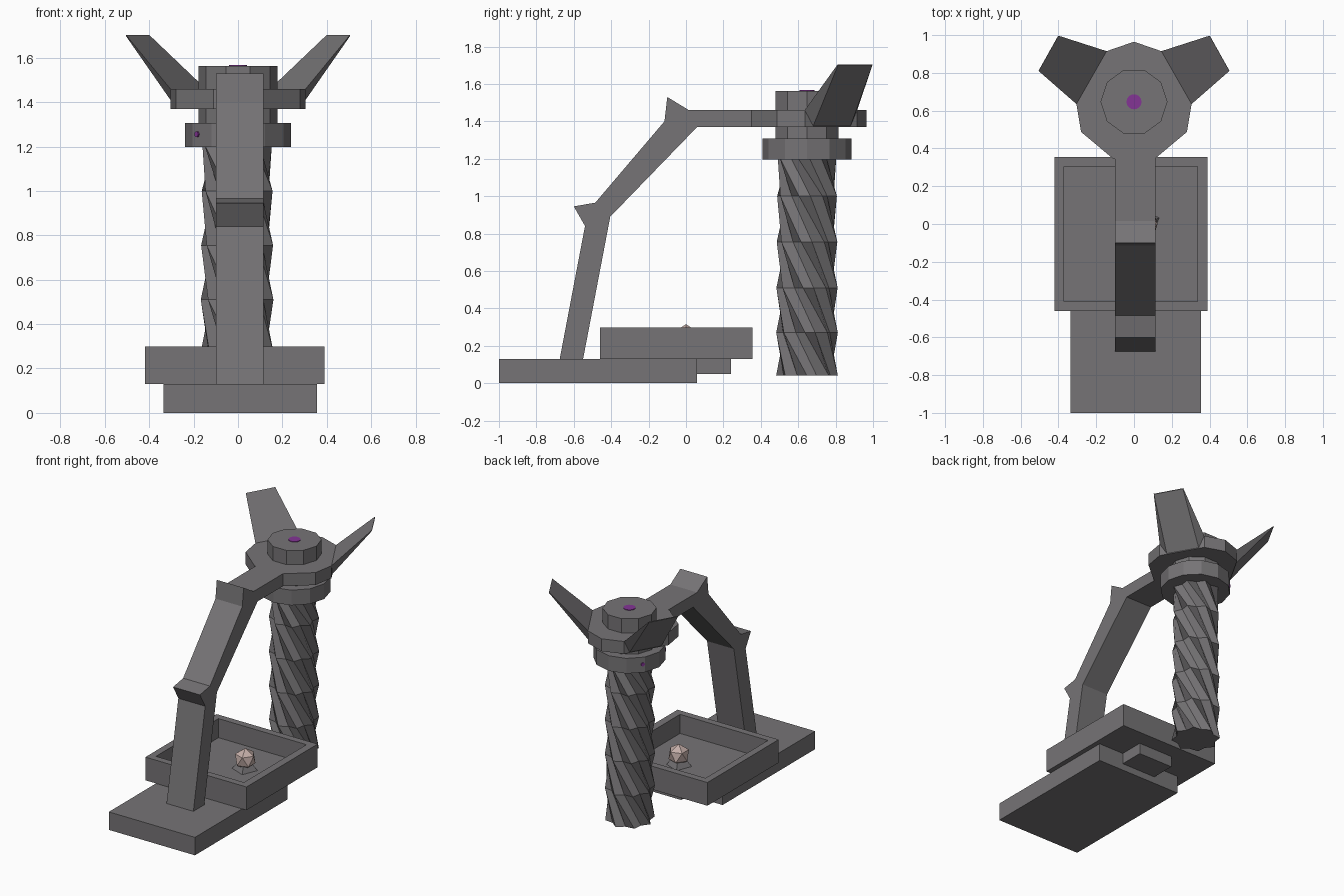
import bpy, bmesh, math
from mathutils import Vector

if "Cube" in bpy.data.objects:
    bpy.data.objects.remove(bpy.data.objects["Cube"])


def material(name, rgb):
    m = bpy.data.materials.new(name)
    m.diffuse_color = (*rgb, 1)
    m.use_nodes = True
    m.node_tree.nodes["Principled BSDF"].inputs["Base Color"].default_value = m.diffuse_color
    return m


IRON = material("dark_iron", (0.18, 0.173, 0.18))
PURPLE = material("purple", (0.23, 0.035, 0.30))
STONE = material("pale_pink_stone", (0.55, 0.42, 0.39))


def finish(name, bm, mat=IRON):
    bmesh.ops.recalc_face_normals(bm, faces=bm.faces)
    me = bpy.data.meshes.new(name)
    bm.to_mesh(me)
    bm.free()
    me.materials.append(mat)
    ob = bpy.data.objects.new(name, me)
    bpy.context.collection.objects.link(ob)
    return ob


def loft(name, rings, mat=IRON):
    """Join equal-length rings of points with quads and cap both ends."""
    bm = bmesh.new()
    rows = [[bm.verts.new(p) for p in r] for r in rings]
    n = len(rows[0])
    for a, b in zip(rows, rows[1:]):
        for i in range(n):
            j = (i + 1) % n
            bm.faces.new((a[i], a[j], b[j], b[i]))
    bm.faces.new(rows[0])
    bm.faces.new(rows[-1])
    return finish(name, bm, mat)


def rect(x0, x1, y0, y1, z):
    return [(x0, y0, z), (x1, y0, z), (x1, y1, z), (x0, y1, z)]


def circle(cx, cy, z, r, n, turn=0.0):
    return [(cx + r * math.cos(turn + math.tau * i / n),
             cy + r * math.sin(turn + math.tau * i / n), z) for i in range(n)]


def prism(name, cx, cy, z0, z1, r, n, turn=0.0, mat=IRON):
    return loft(name, [circle(cx, cy, z, r, n, turn) for z in (z0, z1)], mat)


CY = 0.647  # column axis

# Base plate and the small bracket under the tray
loft("base_plate", [rect(-0.335, 0.355, -1.0, 0.06, z) for z in (0, 0.13)])
loft("tray_bracket", [rect(-0.13, 0.15, 0.03, 0.24, 0.05),
                      rect(-0.13, 0.15, 0.03, 0.24, 0.135)])

# Open tray: outer wall, rim, inner wall, floor
loft("tray", [rect(-0.42, 0.39, -0.46, 0.355, 0.13),
              rect(-0.42, 0.39, -0.46, 0.355, 0.298),
              rect(-0.37, 0.335, -0.41, 0.305, 0.298),
              rect(-0.37, 0.335, -0.41, 0.305, 0.16)])

# Stone on a small pyramid holder
loft("stone_holder", [circle(0.055, 0, 0.16, 0.085, 4, 0.4),
                      circle(0.055, 0, 0.23, 0.03, 4, 0.4)])
bm = bmesh.new()
bmesh.ops.create_icosphere(bm, subdivisions=1, radius=0.075)
bmesh.ops.translate(bm, verts=bm.verts, vec=(0.058, 0, 0.24))
finish("stone", bm, STONE)

# Bent arm with spurs at its two joints, extruded sideways
ARM = [(-0.675, 0.13), (-0.54, 0.84), (-0.60, 0.945), (-0.485, 0.965),
       (-0.115, 1.40), (-0.10, 1.53), (0.015, 1.46), (0.35, 1.46),
       (0.35, 1.37), (0.06, 1.37), (-0.405, 0.89), (-0.55, 0.13)]
loft("bent_arm", [[(x, y, z) for y, z in ARM] for x in (-0.10, 0.115)])

# Flat head plate holding the column
HALF = [(0.11, 0.345), (0.28, 0.487), (0.305, 0.635), (0.145, 0.915)]
OUTLINE = HALF + [(0, 0.965)] + [(-x, y) for x, y in reversed(HALF)]
loft("head_plate", [[(x, y, z) for x, y in OUTLINE] for z in (1.37, 1.46)])

# Pair of upswept horns, each tapering to a thin edge
for side, s in (("right", 1), ("left", -1)):
    root = [(0.305, 0.635, 1.46), (0.145, 0.915, 1.46),
            (0.165, 0.88, 1.375), (0.28, 0.68, 1.375)]
    tip = [(0.505, 0.81, 1.703), (0.40, 0.997, 1.703),
           (0.402, 0.996, 1.698), (0.505, 0.812, 1.698)]
    loft("horn_" + side, [[(s * x, y, z) for x, y, z in r] for r in (root, tip)])

# Twisted fluted column
rings = []
for k, z in enumerate((0.04, 0.27, 0.51, 0.755, 1.0, 1.21)):
    ring = []
    for i in range(16):
        r = 0.165 if i % 2 == 0 else 0.135
        a = math.tau * i / 16 - 0.85 * k
        ring.append((-0.004 + r * math.cos(a), CY + r * math.sin(a), z))
    rings.append(ring)
loft("twisted_column", rings)

# Collar, neck and cap
prism("collar", 0, CY, 1.197, 1.307, 0.238, 12)
prism("neck_cap", 0, CY, 1.30, 1.563, 0.177, 10)

# Purple inlays: one on the cap, two small ones on the collar
prism("cap_inlay", 0, CY, 1.56, 1.567, 0.04, 16, 0, PURPLE)
for k, deg in enumerate((218, 147)):
    a = math.radians(deg)
    d = Vector((math.cos(a), math.sin(a), 0))
    ob = prism("collar_inlay_%d" % (k + 1), 0, 0, -0.004, 0.004, 0.013, 10, 0, PURPLE)
    ob.rotation_euler = d.to_track_quat('Z', 'Y').to_euler()
    ob.location = Vector((0, CY, 1.255)) + d * 0.235
